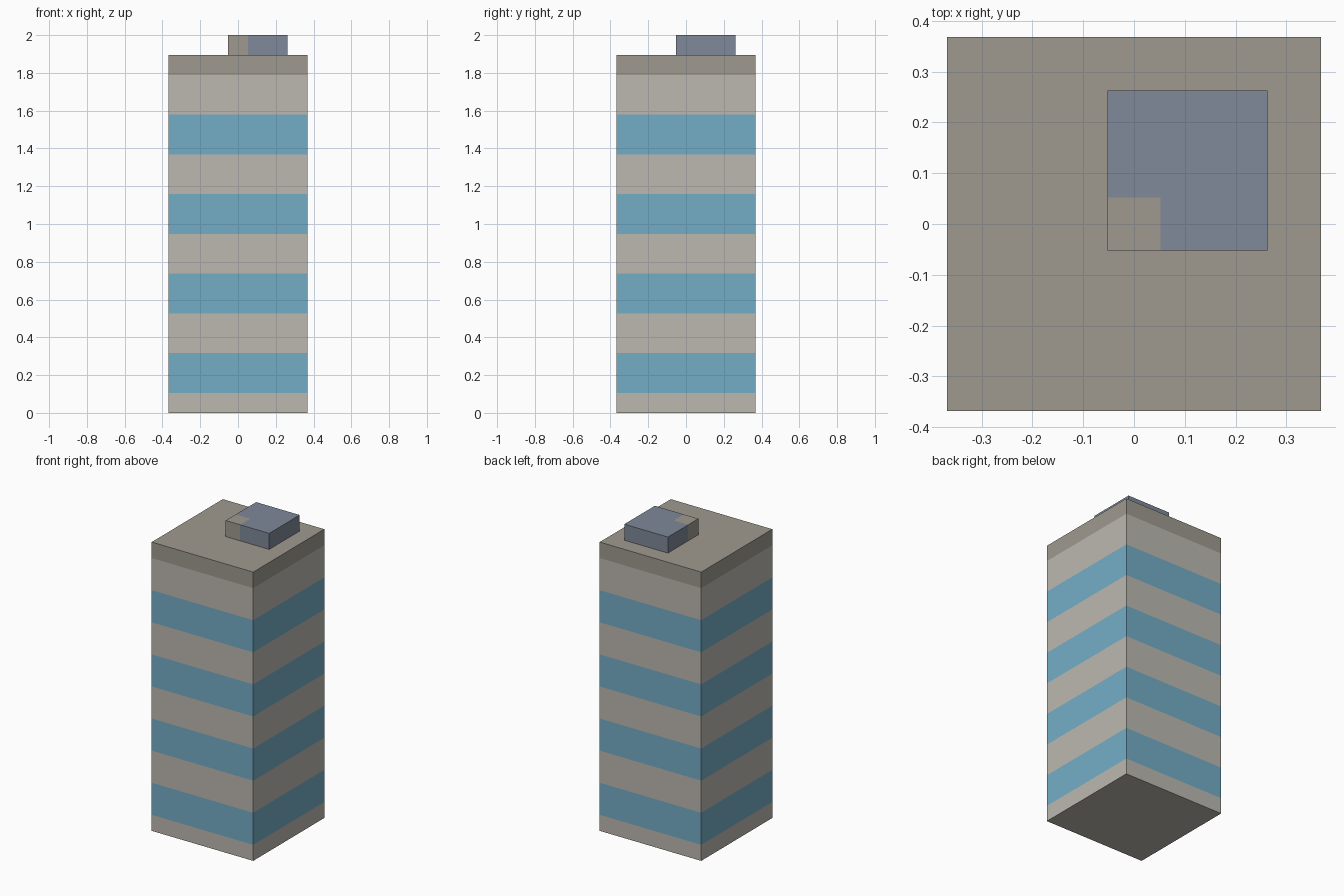
import bpy
import bmesh

if "Cube" in bpy.data.objects:
    bpy.data.objects.remove(bpy.data.objects["Cube"])

U = 2 / 19        # one block of the model's grid
HALF = 3.5 * U    # half the tower width


def material(name, rgb):
    mat = bpy.data.materials.new(name)
    mat.diffuse_color = (*rgb, 1)
    mat.use_nodes = True
    mat.node_tree.nodes["Principled BSDF"].inputs["Base Color"].default_value = mat.diffuse_color
    return mat


def prism(name, outline, z0, z1, mat, top=False, bottom=False, skip=()):
    """Extrude an outline (counter-clockwise); skip lists hidden sides."""
    bm = bmesh.new()
    low = [bm.verts.new((x, y, z0)) for x, y in outline]
    high = [bm.verts.new((x, y, z1)) for x, y in outline]
    n = len(outline)
    for i in range(n):
        if i not in skip:
            j = (i + 1) % n
            bm.faces.new((low[i], low[j], high[j], high[i]))
    if top:
        bm.faces.new(high)
    if bottom:
        bm.faces.new(low[::-1])
    mesh = bpy.data.meshes.new(name)
    bm.to_mesh(mesh)
    bm.free()
    mesh.materials.append(mat)
    obj = bpy.data.objects.new(name, mesh)
    bpy.context.collection.objects.link(obj)
    return obj


wall = material("wall_stone", (0.507, 0.485, 0.434))
glass = material("window_blue", (0.175, 0.42, 0.565))
roof = material("roof_stone", (0.347, 0.323, 0.279))
metal = material("roof_unit_metal", (0.214, 0.248, 0.319))

square = [(-HALF, -HALF), (HALF, -HALF), (HALF, HALF), (-HALF, HALF)]

# Alternating wall and window bands, capped only where visible
levels = [0, 1, 3, 5, 7, 9, 11, 13, 15, 17]
for i, (a, b) in enumerate(zip(levels, levels[1:])):
    kind, mat = (("window_band", glass) if i % 2 else ("wall_band", wall))
    prism(f"{kind}_{i // 2 + 1}", square, a * U, b * U, mat, bottom=(i == 0))

# Roof slab
prism("roof_slab", square, 17 * U, 18 * U, roof, top=True)

# Rooftop unit: L-shaped housing with a stone block filling its corner
a, b, c = -0.5 * U, 0.5 * U, 2.5 * U
prism("rooftop_unit", [(b, a), (c, a), (c, c), (a, c), (a, b), (b, b)],
      18 * U, 19 * U, metal, top=True, skip=(4, 5))
prism("rooftop_corner_block", [(a, a), (b, a), (b, b), (a, b)],
      18 * U, 19 * U, roof, top=True, skip=(1, 2))
